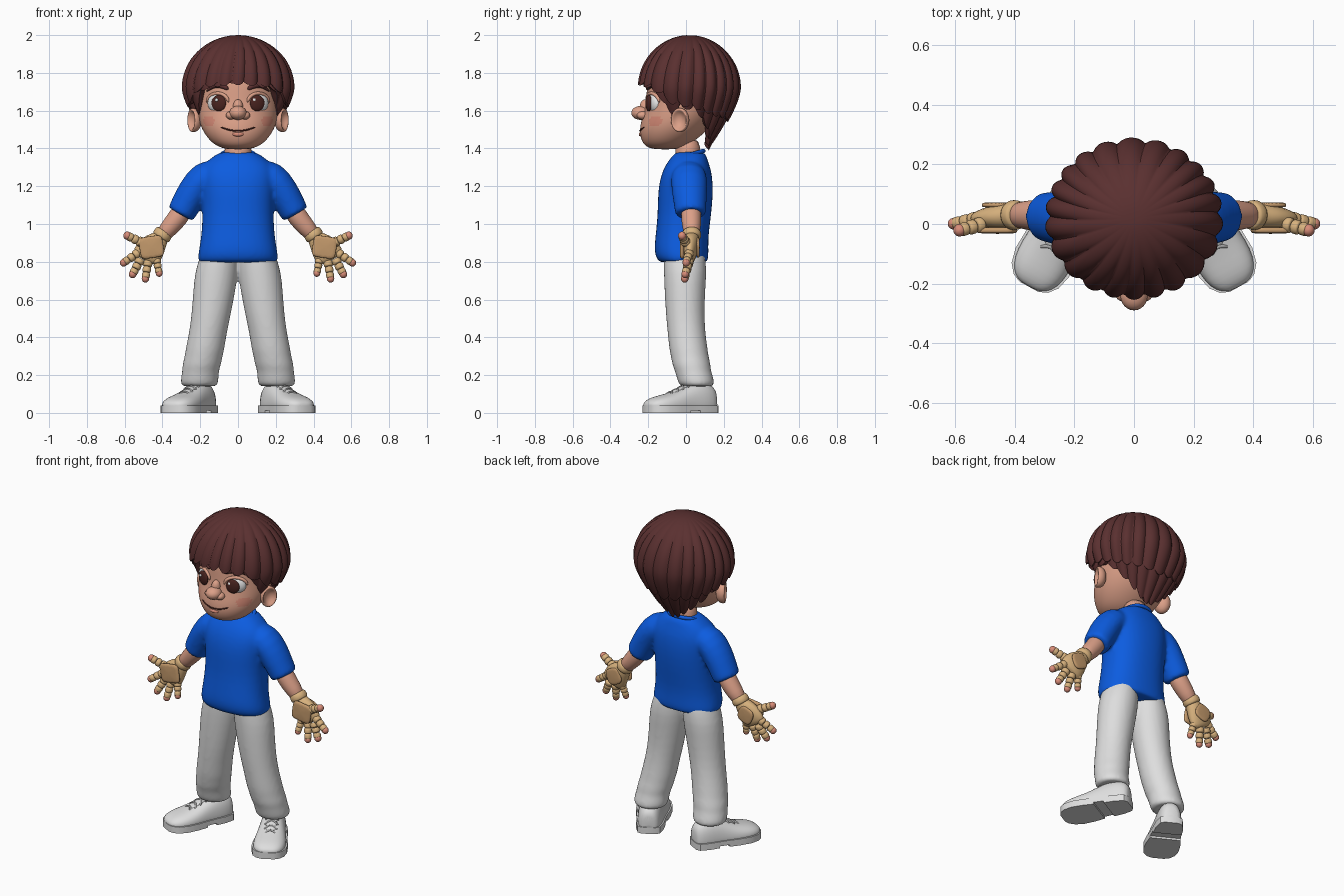
import bpy, bmesh, math
from math import pi, sin, cos
from mathutils import Vector, Euler
from mathutils.bvhtree import BVHTree

cube = bpy.data.objects.get("Cube")
if cube:
    bpy.data.objects.remove(cube, do_unlink=True)


def material(name, hexa):
    rgb = [int(hexa[i:i + 2], 16) / 255 for i in (0, 2, 4)]
    col = [c / 12.92 if c < .04 else ((c + .055) / 1.055) ** 2.4 for c in rgb] + [1]
    m = bpy.data.materials.new(name)
    m.use_nodes = True
    m.diffuse_color = col
    m.node_tree.nodes["Principled BSDF"].inputs["Base Color"].default_value = col
    return m


SKIN = material("skin", "dca088")
BLUSH = material("blush", "d88c78")
HAIR = material("brown hair", "5a3030")
IRIS = material("dark iris", "4a2420")
BLUE = material("blue shirt", "0c5ce0")
WHITE = material("white cloth", "dedede")
EYE = material("eye white", "f2f2f2")
GLOVE = material("tan glove", "d8b27e")
PALM = material("palm pad", "c49a6c")
GREY = material("grey trim", "a8a8a8")


# ---- shape helpers: every shape is a list of rings ----
def power(v, p):
    return math.copysign(abs(v) ** (2 / p), v)


def ellipse(c, rx, ry, n=32, p=2):
    return [Vector((c[0] + rx * power(cos(t), p), c[1] + ry * power(sin(t), p), c[2]))
            for t in (2 * pi * i / n for i in range(n))]


def lathe(c, profile, scale, rot=(0, 0, 0), n=24, p=2):
    e = Euler(rot).to_matrix()
    return [[Vector(c) + e @ Vector((v.x, v.y, h * scale[2]))
             for v in ellipse((0, 0, 0), r * scale[0], r * scale[1], n, p)] for r, h in profile]


def ball(c, scale, rot=(0, 0, 0), n=24):
    return lathe(c, [(sin(t), -cos(t)) for t in (pi * (i + .15) / 12.3 for i in range(13))], scale, rot, n)


def tube(pts, radii, ref=(0, 1, 0), n=16, closed=False):
    pts = [Vector(q) for q in pts]
    k, rings = len(pts), []
    for i, q in enumerate(pts):
        a, b = (pts[i - 1], pts[(i + 1) % k]) if closed else (pts[max(i - 1, 0)], pts[min(i + 1, k - 1)])
        t = (b - a).normalized()
        side = t.cross(Vector(ref)).normalized()
        up = side.cross(t)
        r = radii[i] if isinstance(radii, (list, tuple)) else radii
        rs, ru = r if isinstance(r, tuple) else (r, r)
        rings.append([q + side * rs * cos(w) + up * ru * sin(w) for w in (2 * pi * j / n for j in range(n))])
    return rings


def build(name, shells, mat, mirror=False, sub=1, closed=False, caps=(True, True), voxel=0):
    bm = bmesh.new()
    for rings in shells:
        vs = [[bm.verts.new(q) for q in r] for r in rings]
        n = len(vs[0])
        for a, b in list(zip(vs, vs[1:])) + ([(vs[-1], vs[0])] if closed else []):
            for i in range(n):
                bm.faces.new((a[i], a[(i + 1) % n], b[(i + 1) % n], b[i]))
        for ring, cap in ((vs[0], caps[0]), (vs[-1], caps[1])):
            if cap and not closed:
                bm.faces.new(ring)
    bmesh.ops.recalc_face_normals(bm, faces=bm.faces)
    me = bpy.data.meshes.new(name)
    bm.to_mesh(me)
    bm.free()
    me.materials.append(mat)
    o = bpy.data.objects.new(name, me)
    bpy.context.scene.collection.objects.link(o)
    me.polygons.foreach_set("use_smooth", [True] * len(me.polygons))
    if not sub:
        bpy.ops.object.select_all(action='DESELECT')
        o.select_set(True)
        bpy.context.view_layer.objects.active = o
        bpy.ops.object.shade_smooth_by_angle(angle=math.radians(40))
    if mirror:
        o.modifiers.new("mirror", 'MIRROR').use_mirror_merge = False
    if sub:
        m = o.modifiers.new("subdivide", 'SUBSURF')
        m.levels = m.render_levels = sub
    if voxel:
        m = o.modifiers.new("blend", 'REMESH')
        m.mode, m.voxel_size, m.use_smooth_shade = 'VOXEL', voxel, True
        m = o.modifiers.new("soften", 'SMOOTH')
        m.iterations = 6
    return o


def lookup(table, x):
    for (a, va), (b, vb) in zip(table, table[1:]):
        if x <= b:
            return va + (vb - va) * (x - a) / (b - a)
    return table[-1][1]


# ---- head: stacked ovals as z, centre y, half width, half depth ----
skull = [(1.395, -.11, .05, .05), (1.405, -.11, .095, .095), (1.43, -.1, .14, .132), (1.48, -.075, .18, .172),
         (1.53, -.05, .203, .192), (1.58, -.025, .214, .202), (1.64, 0, .22, .212), (1.7, .01, .22, .22),
         (1.8, .01, .21, .21), (1.9, .01, .13, .13)]
head = build("head", [[ellipse((0, cy, z), rx, ry) for z, cy, rx, ry in skull]], SKIN, sub=2)
dg = bpy.context.evaluated_depsgraph_get()
head.data = bpy.data.meshes.new_from_object(head.evaluated_get(dg))
head.modifiers.clear()
head.data.materials.append(BLUSH)
for f in head.data.polygons:
    if (Vector((abs(f.center.x), f.center.z)) - Vector((.155, 1.545))).length < .03 and f.center.y < 0:
        f.material_index = 1
bvh = BVHTree.FromPolygons([v.co for v in head.data.vertices], [f.vertices for f in head.data.polygons])


def on_face(x, z, lift=0):
    return Vector((x, bvh.ray_cast(Vector((x, -1, z)), Vector((0, 1, 0)))[0].y - lift, z))


build("neck", [[ellipse((0, .01, z), .072, .066) for z in (1.28, 1.36, 1.46)]], SKIN)
build("nose", [ball((0, -.24, 1.588), (.046, .05, .037)), ball((0, -.215, 1.62), (.027, .03, .04)),
               *[ball((s * .038, -.23, 1.575), (.026, .03, .022)) for s in (-1, 1)]], SKIN, sub=0)
ear = [(.3, -1), (.8, -.6), (1, 0), (.97, .6), (.83, .75), (.66, .35), (.4, 0), (.1, -.1)]
build("ear", [lathe((.228, -.028, 1.55), ear, (.066, .052, .034), (0, pi / 2, -.45))], SKIN, True)
smile = [on_face(i * .016, 1.493 + .022 * (i / 6) ** 2, .001) for i in range(-6, 7)]
build("mouth", [tube(smile, [.001] + [.0045] * 11 + [.001], n=8)], IRIS)
lip = [on_face(i * .012, 1.474 + .004 * (i / 3) ** 2, -.003) for i in range(-3, 4)]
build("lower_lip", [tube(lip, [.002, .008, .011, .012, .011, .008, .002])], BLUSH)

# ---- eyes and brows ----
build("eyeball", [ball((.108, -.168, 1.64), (.056, .03, .052), (0, 0, .4))], EYE, True, 0)
build("iris", [ball((.102, -.197, 1.64), (.04, .014, .043), (0, 0, .3))], IRIS, True, 0)
for s in (-1, 1):
    build("eye_highlight", [ball((s * .1 - .014, -.21, 1.657), (.009, .005, .009))], EYE, sub=0)
lid = [on_face(.108 + .058 * cos(t), 1.643 + .05 * sin(t), .004) for t in (pi * i / 8 for i in range(9))]
build("upper_eyelid", [tube(lid, [.004] + [.01] * 7 + [.004], n=10)], SKIN, True)
brow = [on_face(x, z, .006) for x, z in ((.05, 1.712), (.075, 1.73), (.11, 1.738), (.14, 1.728), (.168, 1.7))]
build("eyebrow", [tube(brow, [.009, .016, .016, .013, .004], n=10)], HAIR, True)


# ---- hair: dome of lobed locks with a scalloped hem ----
def hair(name, hem, scale, locks, twist):
    rings, n, steps, zc, rise = [], locks * 10, 22, 1.72, .28
    for j in range(1, steps + 3):
        w = min(j, steps) / steps
        tuck = max(0, j - steps)
        ring = []
        for i in range(n):
            a = 2 * pi * i / n
            phi = abs(a if a < pi else a - 2 * pi)
            lobe = abs(cos(locks / 2 * (a + .05 * sin(3 * a) + twist)))
            low = lookup(hem, phi) + .035 * (1 - lobe ** .6)
            th = w * (pi / 2 + (zc - low) / rise)
            if th < pi / 2:
                z, r = zc + rise * cos(th), sin(th)
            else:
                z = zc - (th - pi / 2) * rise
                r = 1 - .6 * min(1, (zc - z) / .32) ** 1.5
            r *= scale * (1 + .075 * (lobe ** .7 - .65) * min(1, w * 2)) * (1 - .1 * tuck)
            b = a + .12 * (1 - w)
            ring.append(Vector((.292 * r * sin(b), .018 - .266 * r * cos(b), z + .012 * tuck)))
        rings.append(ring)
    return build(name, [rings], HAIR, sub=0, caps=(True, False))


hair("hair_top", [(0, 1.735), (.6, 1.725), (.9, 1.69), (1.2, 1.63), (1.6, 1.615), (2.2, 1.57), (pi, 1.54)], 1, 22, 0)
hair("hair_nape", [(0, 1.75), (.8, 1.7), (1, 1.6), (1.15, 1.565), (1.35, 1.61), (1.7, 1.6), (2, 1.53),
                   (2.4, 1.45), (2.8, 1.4), (pi, 1.385)], .95, 20, .1)

# ---- shirt: torso and sleeves blended together ----
torso = [(.795, -.012, .195, .11), (.8, -.015, .21, .13), (.83, -.022, .213, .142), (.88, -.025, .204, .143),
         (.95, -.02, .193, .14), (1.05, -.008, .188, .142), (1.15, -.003, .193, .146), (1.22, 0, .2, .142),
         (1.28, .005, .2, .13), (1.33, .01, .17, .108), (1.365, .02, .12, .088), (1.385, .02, .09, .072)]
sleeve = tube([(.1, .015, 1.27), (.18, .015, 1.255), (.235, .018, 1.18), (.275, .022, 1.105), (.302, .025, 1.055),
               (.305, .025, 1.05)], [.08, (.088, .1), (.085, .096), (.08, .088), (.078, .084), (.07, .076)])
flipped = [[Vector((-q.x, q.y, q.z)) for q in r] for r in sleeve]
build("shirt", [[ellipse((0, cy, z), rx, ry, p=2.3) for z, cy, rx, ry in torso], sleeve, flipped], BLUE, voxel=.011)
collar = [(.088 * cos(t), .017 + .076 * sin(t), 1.365 + .022 * sin(t)) for t in (2 * pi * i / 32 for i in range(32))]
build("shirt_collar", [tube(collar, .012, (0, 0, 1), 10, True)], BLUE, closed=True)

# ---- arms and gloves ----
build("forearm", [tube([(.27, .025, 1.11), (.32, .028, 1.03), (.36, .03, .985), (.41, .03, .925)],
                       [.055, .055, .05, .04])], SKIN, True)
build("glove_palm", [tube([(.395, .03, .95), (.41, .03, .925), (.435, .026, .9), (.46, .022, .87), (.485, .02, .83),
                           (.497, .018, .808)], [(.035, .03), (.045, .04), (.064, .044), (.077, .042),
                                                 (.08, .034), (.066, .024)])], GLOVE, True)
build("glove_cuff", [tube([(.386, .03, .964), (.39, .03, .958), (.408, .03, .931), (.412, .03, .925)],
                          [.042, .05, .053, .045])], GLOVE, True)
pad = [(.85, -1), (1, -.5), (1, .5), (.9, 1)]
build("palm_pad", [lathe((.458, -.021, .878), pad, (.064, .058, .012), (pi / 2, .15, 0), p=5)], PALM, True)
build("hand_back_pad", [lathe((.458, .064, .875), pad, (.05, .05, .009), (pi / 2, .4, 0), p=3)], PALM, True)
fingers = {"thumb": ((.505, .0, .9), (.59, -.022, .94), .027), "index_finger": ((.525, .018, .85), (.61, .0, .792), .025),
           "middle_finger": ((.515, .018, .815), (.56, -.005, .73), .026),
           "ring_finger": ((.475, .018, .805), (.491, -.008, .705), .025),
           "little_finger": ((.432, .018, .815), (.417, -.002, .735), .023)}
for name, (a, b, r) in fingers.items():
    a, b = Vector(a), Vector(b)
    joints = []
    for k in range(3):
        p, q = a.lerp(b, k * .31), a.lerp(b, k * .31 + .31)
        joints.append(tube([p.lerp(q, f) for f in (0, .1, .5, .9, 1)],
                           [r * g * (1 - .07 * k) for g in (.75, 1, 1.03, 1, .75)], n=12))
    build(name, joints, GLOVE, True)
    build(name + "_tip", [ball(a.lerp(b, .95), (r * .82,) * 3, n=12)], BLUSH, True)

# ---- trousers: z, centre x, centre y, half width, half depth ----
leg = [(.14, .205, .06, .085, .08), (.145, .205, .057, .098, .093), (.18, .203, .05, .101, .098),
       (.225, .198, .036, .096, .095), (.25, .193, .03, .103, .102), (.3, .182, .02, .1, .1), (.33, .176, .014, .103, .102),
       (.42, .16, .003, .1, .1), (.52, .142, -.005, .104, .102), (.65, .125, -.006, .112, .108),
       (.75, .113, -.004, .115, .114), (.83, .1, -.008, .1, .11), (.88, .095, -.01, .09, .1)]
build("trousers", [[ellipse((cx, cy, z), rx, ry) for z, cx, cy, rx, ry in leg]], WHITE, True, voxel=.011)

# ---- shoes: distance from heel, half width, height ----
last = [(-.07, .035, .11), (-.055, .058, .145), (0, .073, .17), (.06, .077, .165), (.12, .083, .14), (.18, .093, .112),
        (.25, .096, .095), (.3, .084, .082), (.33, .06, .066), (.343, .03, .05)]


def shoe_point(u, w, z):
    return Vector((.188 + .48 * u + .877 * w, .09 - .877 * u + .48 * w, z))


upper = [[shoe_point(u, hw * power(cos(t), 2.6), .04 + ((h - .04) if t < pi else .02) * power(sin(t), 2.2))
          for t in (2 * pi * i / 20 for i in range(20))] for u, hw, h in last]
build("shoe", [upper], WHITE, True)


def sole(u0, u1, z0, z1):
    side = [(u, hw + .006) for u, hw, h in last if u0 <= u <= u1]
    loop = side + [(u, -w) for u, w in reversed(side)]
    return [[shoe_point(u, w, z) for u, w in loop] for z in (z0, z1)]


build("shoe_sole", [sole(-1, 1, .012, .04), sole(-1, .06, 0, .014), sole(.12, 1, 0, .014)], WHITE, True, 0)
heights = [(u, h) for u, hw, h in last]
laces = []
for k in range(4):
    u = .085 + .034 * k
    h = lookup(heights, u) + .003
    laces.append(tube([shoe_point(u + .012 * abs(j), .02 * j, h - .006 * j * j) for j in (-2, -1, 0, 1, 2)],
                      .007, (0, 0, 1), 8))
build("shoe_laces", laces, GREY, True)
tongue = [shoe_point(u, 0, lookup(heights, u) - .004) for u in (.05, .1, .15, .2)]
build("shoe_tongue", [tube(tongue, [(.03, .008)] * 4, (0, 0, 1), 12)], WHITE, True)
